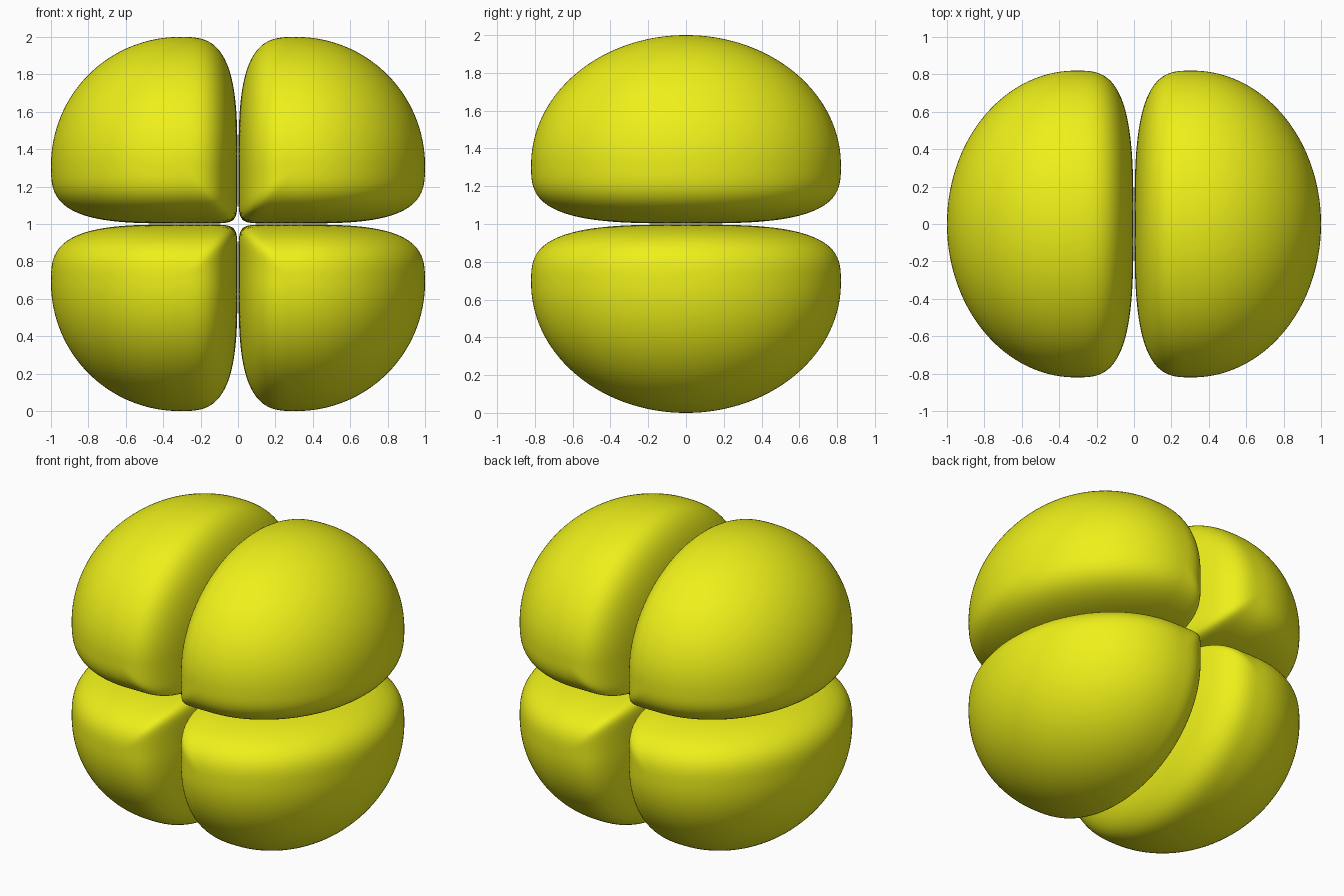
import bpy, bmesh
from mathutils import Vector

if "Cube" in bpy.data.objects:
    bpy.data.objects.remove(bpy.data.objects["Cube"])

OUT, HALF_Y, INNER = 0.687, 0.82, 0.31   # outer, depth and inner half-sizes of a cell
CENTRE = 0.313                           # cell centre offset from the middle
SOFT, CORNER = 3.2, 10                   # roundness of rim, sharpness of inner corner

mat = bpy.data.materials.new("yellow")
mat.diffuse_color = (0.85, 0.87, 0.01, 1)
mat.use_nodes = True
mat.node_tree.nodes["Principled BSDF"].inputs["Base Color"].default_value = mat.diffuse_color


def gauge(p):
    """Ellipsoid outside, softly flattened against the two inner planes."""
    u, w = max(p.x, 0) / OUT, max(p.z, 0) / OUT
    a, b = max(-p.x, 0) / INNER, max(-p.z, 0) / INNER
    outer = (u * u + (p.y / HALF_Y) ** 2 + w * w) ** 0.5
    inner = (a ** CORNER + b ** CORNER) ** (1 / CORNER)
    return (outer ** SOFT + inner ** SOFT) ** (1 / SOFT)


def cell(name, sx, sz):
    bm = bmesh.new()
    bmesh.ops.create_icosphere(bm, subdivisions=6, radius=1)
    for v in bm.verts:
        d = Vector((v.co.x * 0.5, v.co.y * HALF_Y, v.co.z * 0.5))
        p = d / gauge(d)
        v.co = (sx * (p.x + CENTRE), p.y, 1 + sz * (p.z + CENTRE))
    if sx * sz < 0:
        bmesh.ops.reverse_faces(bm, faces=bm.faces[:])
    for f in bm.faces:
        f.smooth = True
    me = bpy.data.meshes.new(name)
    bm.to_mesh(me)
    bm.free()
    me.materials.append(mat)
    bpy.context.collection.objects.link(bpy.data.objects.new(name, me))


# Four mirrored quarter cells
for side, sx in (("left", -1), ("right", 1)):
    for level, sz in (("lower", -1), ("upper", 1)):
        cell(f"{level}_{side}_cell", sx, sz)
